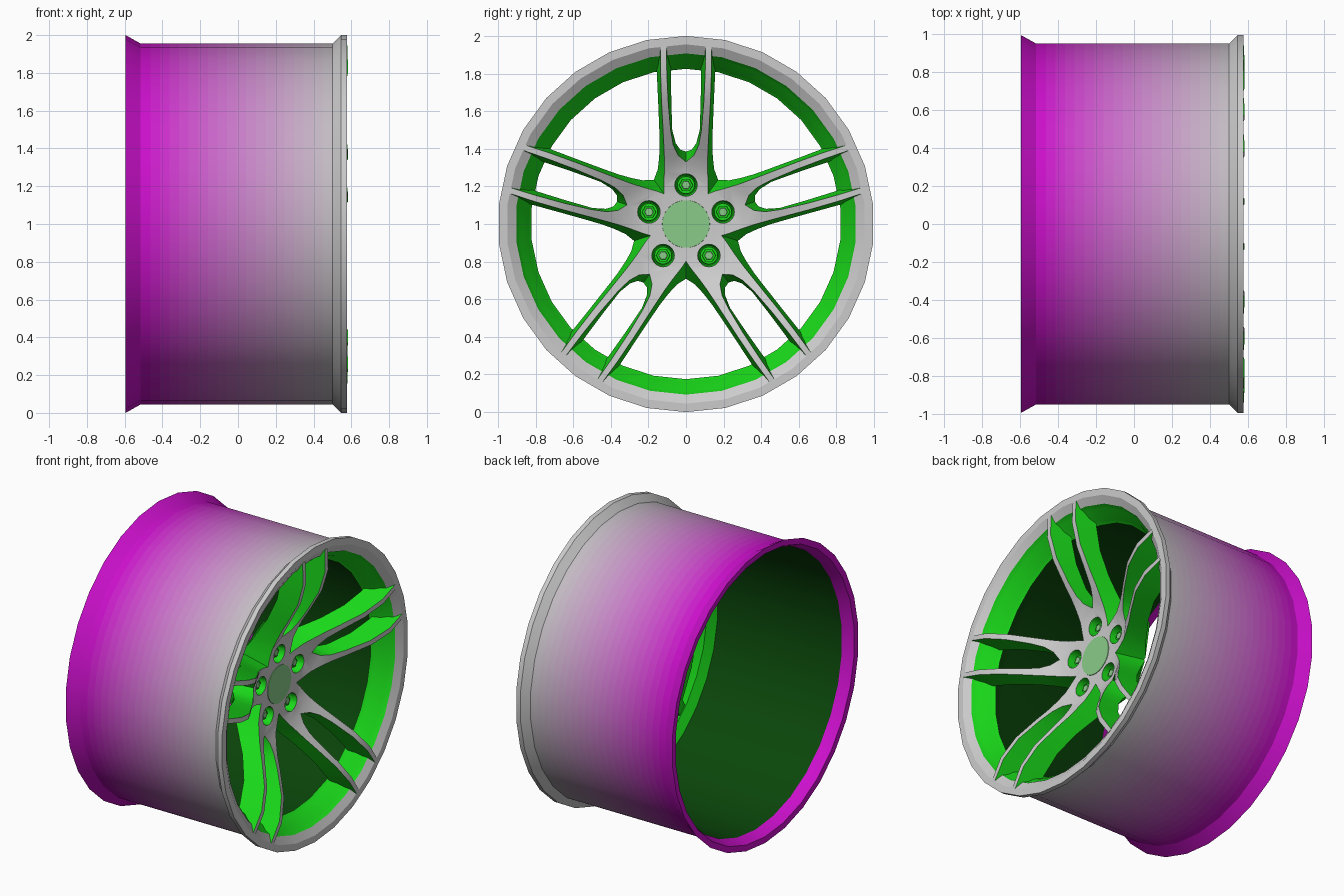
import bpy, bmesh, math
from mathutils import Matrix, Vector

if "Cube" in bpy.data.objects:
    bpy.data.objects.remove(bpy.data.objects["Cube"])

SIDES = 30
BANDS = 20
TAN36 = math.tan(math.radians(36))
GREY, GREEN, MAGENTA = (.8, .8, .8), (.01, .7, .01), (.6, .005, .6)


def material(name, colour):
    m = bpy.data.materials.new(name)
    m.diffuse_color = (*colour, 1)
    m.use_nodes = True
    m.node_tree.nodes["Principled BSDF"].inputs["Base Color"].default_value = m.diffuse_color
    return m


def mix(a, b, t):
    return tuple(p + (q - p) * t for p, q in zip(a, b))


grey, green = material("grey", GREY), material("green", GREEN)
dark = material("dark_green", (.003, .06, .003))
pale = material("pale_green", mix((.5, .5, .5), GREEN, .5))
bands = [material(f"barrel_{i}", mix(MAGENTA, (.55, .55, .55), (i / BANDS) ** 1.4))
         for i in range(BANDS + 1)]


def finish(name, bm, mats, angle=32):
    bmesh.ops.recalc_face_normals(bm, faces=bm.faces)
    me = bpy.data.meshes.new(name)
    bm.to_mesh(me)
    bm.free()
    for m in mats:
        me.materials.append(m)
    ob = bpy.data.objects.new(name, me)
    bpy.context.collection.objects.link(ob)
    if angle:
        smooth(ob, angle)
    return ob


def smooth(ob, angle):
    bpy.ops.object.select_all(action='DESELECT')
    ob.select_set(True)
    bpy.context.view_layer.objects.active = ob
    bpy.ops.object.shade_smooth_by_angle(angle=math.radians(angle))


def place(u, v, x, a):
    """u runs outward along the spoke direction a, v across it, x along the axle."""
    return Vector((x, u * math.sin(a) + v * math.cos(a),
                   1 + u * math.cos(a) - v * math.sin(a)))


def cylinder(bm, x0, x1, r0, r1, sides, u=0, a=0, mat=0):
    c = place(u, 0, (x0 + x1) / 2, a)
    old = set(bm.faces)
    bmesh.ops.create_cone(bm, cap_ends=True, segments=sides, radius1=r0, radius2=r1,
                          depth=x1 - x0,
                          matrix=Matrix.Translation(c) @ Matrix.Rotation(math.pi / 2, 4, 'Y'))
    for f in set(bm.faces) - old:
        f.material_index = mat


# Barrel: closed profile (x, radius) revolved; outer wall is split into colour bands
outer = [(-.595, 1.0), (-.515, .955)]
outer += [(-.515 + 1.015 * i / BANDS, .955) for i in range(1, BANDS + 1)]
face = [(.545, 1.0), (.577, 1.0), (.577, .955), (.548, .907)]
inner = [(.515, .890), (.485, .862), (.44, .842), (.42, .825), (.385, .89),
         (.30, .915), (-.52, .930), (-.592, .960)]
profile = outer + face + inner
n_out, n_face = len(outer), len(outer) + len(face)
bm = bmesh.new()
rings = [[bm.verts.new(place(r, 0, x, 2 * math.pi * k / SIDES)) for k in range(SIDES)]
         for x, r in profile]
for i in range(len(profile)):
    p, q = rings[i], rings[(i + 1) % len(rings)]
    if i < n_out - 1:
        mat = max(0, i - 1)           # outer bands
    elif i < n_face - 3:
        mat = BANDS                   # front flange edge
    elif i < n_face - 1:
        mat = BANDS + 3               # front face and its inward slope
    elif i < len(profile) - 4:
        mat = BANDS + 1               # stepped inside of the front lip
    elif i < len(profile) - 2:
        mat = BANDS + 2               # inside of the barrel
    else:
        mat = 0                       # rear lip
    for k in range(SIDES):
        j = (k + 1) % SIDES
        bm.faces.new((p[k], p[j], q[j], q[k])).material_index = mat
finish("rim_barrel", bm, bands + [green, dark, grey], 22)

# Spokes: half of a twin spoke as stations of front inner, front outer,
# back inner, back outer (u, v), then front x and back x
stations = [
    ((.945, .105), (.945, .135), (.91, .08), (.91, .16), .579, .44),
    ((.80, .102), (.80, .135), (.80, .08), (.80, .155), .583, .43),
    ((.65, .095), (.65, .130), (.65, .078), (.65, .148), .540, .395),
    ((.50, .082), (.50, .122), (.50, .073), (.50, .142), .455, .32),
    ((.42, .068), (.42, .118), (.43, .055), (.42, .140), .405, .265),
    ((.365, .042), (.35, .115), (.395, .030), (.35, .143), .368, .22),
    ((.33, 0), (.28, .115), (.385, 0), (.29, .150), .335, .18),
    ((.28, 0), (.20, .118), (.30, 0), (.25, .165), .315, .15),
    ((.14, 0), (.16, .16 * TAN36), (.15, 0), (.235, .235 * TAN36), .308, .15),
    ((0, 0), (0, 0), (0, 0), (0, 0), .308, .15),
]
MERGE, VALLEY = 6, 8
bm = bmesh.new()


def quad(p, q, s, t, mat):
    bm.faces.new((p, q, s, t)).material_index = mat


for k in range(5):
    for side in (1, -1):
        a = math.radians(72 * k)
        cols = [[bm.verts.new(place(u, v * side, x, a)) for (u, v), x in
                 ((fi, xf), (fo, xf), (bi, xb), (bo, xb))]
                for fi, fo, bi, bo, xf, xb in stations]
        c = cols[0]
        quad(c[0], c[1], c[3], c[2], 1)
        for i in range(len(cols) - 1):
            p, q = cols[i], cols[i + 1]
            quad(p[0], p[1], q[1], q[0], 0)
            quad(p[2], p[3], q[3], q[2], 1)
            if i < MERGE:
                quad(p[0], p[2], q[2], q[0], 1)
            if i < VALLEY:
                quad(p[1], p[3], q[3], q[1], 1)
bmesh.ops.remove_doubles(bm, verts=bm.verts, dist=1e-4)
spokes = finish("spokes_and_hub", bm, [grey, green], 0)

# Bolt pockets cut into the hub
bm = bmesh.new()
for k in range(5):
    cylinder(bm, .235, .40, .052, .070, 20, .207, math.radians(72 * k), 1)
cutter = finish("pocket_cutter", bm, [grey, green], 0)
cutter.hide_render = True
mod = spokes.modifiers.new("pockets", 'BOOLEAN')
mod.operation, mod.object, mod.solver = 'DIFFERENCE', cutter, 'EXACT'
bpy.context.view_layer.objects.active = spokes
bpy.ops.object.modifier_apply(modifier=mod.name)
bpy.data.objects.remove(cutter)
smooth(spokes, 32)

# Wheel bolts: round seat, hexagon head and a small raised top
bm = bmesh.new()
for k in range(5):
    a = math.radians(72 * k)
    cylinder(bm, .225, .258, .050, .046, 16, .207, a, 0)
    cylinder(bm, .25, .282, .038, .036, 6, .207, a, 0)
    cylinder(bm, .275, .289, .026, .022, 6, .207, a, 1)
finish("wheel_bolts", bm, [green, pale])

# Centre cap
bm = bmesh.new()
cylinder(bm, .28, .312, .132, .126, 30)
finish("centre_cap", bm, [pale])
